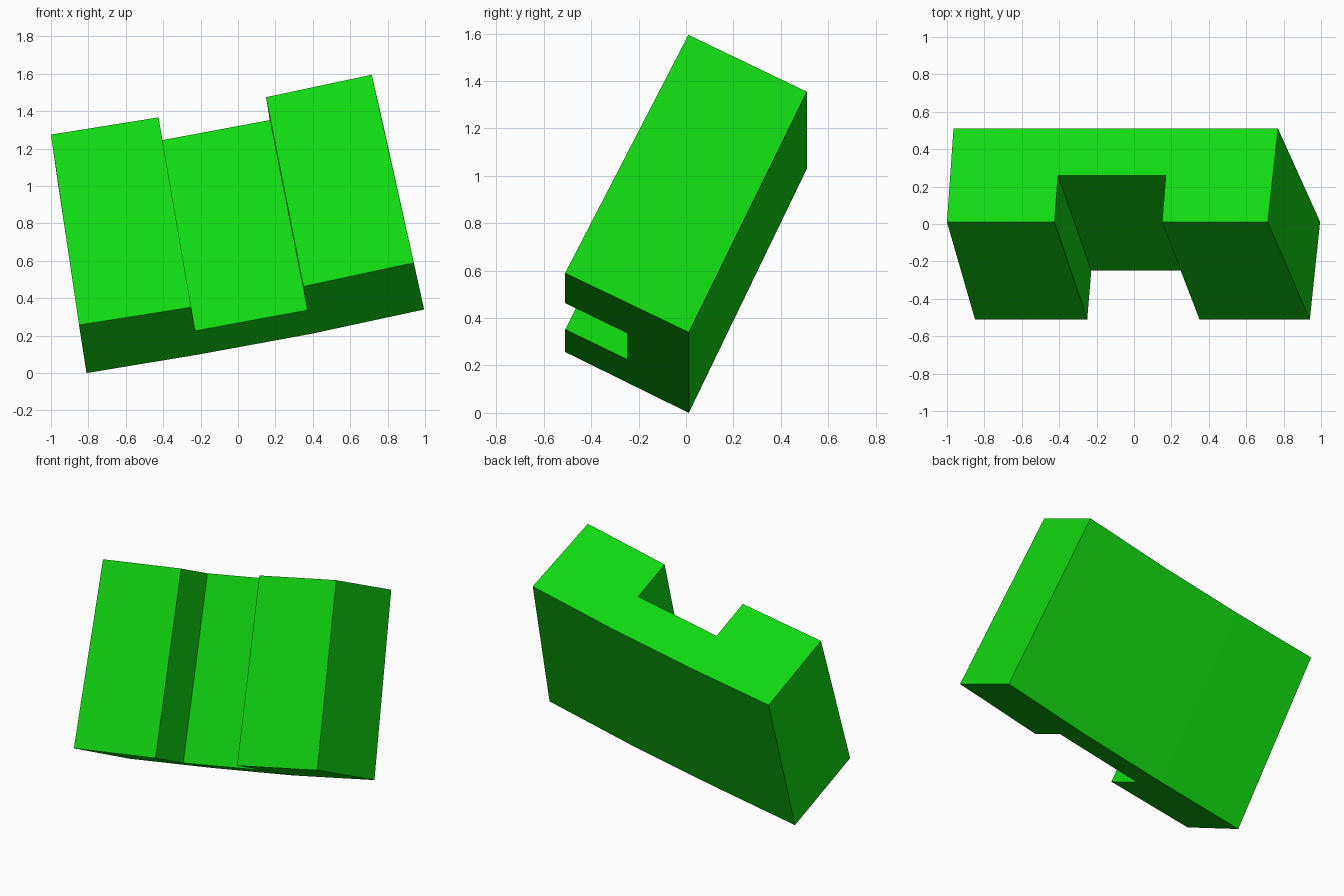
import bpy
import bmesh
from mathutils import Vector

cube = bpy.data.objects.get("Cube")
if cube:
    bpy.data.objects.remove(cube, do_unlink=True)

green = bpy.data.materials.new("bright green")
green.use_nodes = True
colour = (0.0055, 0.69, 0.0055, 1.0)
green.diffuse_color = colour
green.node_tree.nodes["Principled BSDF"].inputs["Base Color"].default_value = colour

# Front and back edges at four stations, from the model's right to its left
top_front = [(-1.0, 0.01, 1.275), (-0.425, 0.01, 1.367), (0.15, 0.01, 1.475), (0.715, 0.01, 1.595)]
top_back = [(-0.965, 0.51, 1.03), (-0.388, 0.51, 1.123), (0.19, 0.51, 1.23), (0.77, 0.51, 1.355)]
low_front = [(-0.85, -0.51, 0.257), (-0.25, -0.51, 0.352), (0.35, -0.51, 0.463), (0.94, -0.51, 0.59)]
low_back = [(-0.81, 0.012, 0.0), (-0.207, 0.012, 0.1), (0.392, 0.012, 0.21), (0.995, 0.012, 0.34)]


def u_ring(bm, front, back):
    """Outline of a U: two arms with a notch half as deep as the arms."""
    f = [Vector(p) for p in front]
    b = [Vector(p) for p in back]
    m1, m2 = f[1].lerp(b[1], 0.5), f[2].lerp(b[2], 0.5)
    return [bm.verts.new(p) for p in (f[0], f[1], m1, m2, f[2], f[3], b[3], b[2], b[1], b[0])]


bm = bmesh.new()
low = u_ring(bm, low_front, low_back)
top = u_ring(bm, top_front, top_back)

# Walls around the outline
n = len(low)
for i in range(n):
    j = (i + 1) % n
    bm.faces.new((low[i], low[j], top[j], top[i]))

# End caps: right arm, bridge, left arm
for ring in (low, top):
    for cap in ((0, 1, 2, 8, 9), (2, 3, 7, 8), (3, 4, 5, 6, 7)):
        bm.faces.new([ring[k] for k in cap])

bmesh.ops.recalc_face_normals(bm, faces=bm.faces)
mesh = bpy.data.meshes.new("notched_block")
bm.to_mesh(mesh)
bm.free()
mesh.materials.append(green)
block = bpy.data.objects.new("notched_block", mesh)
bpy.context.collection.objects.link(block)
